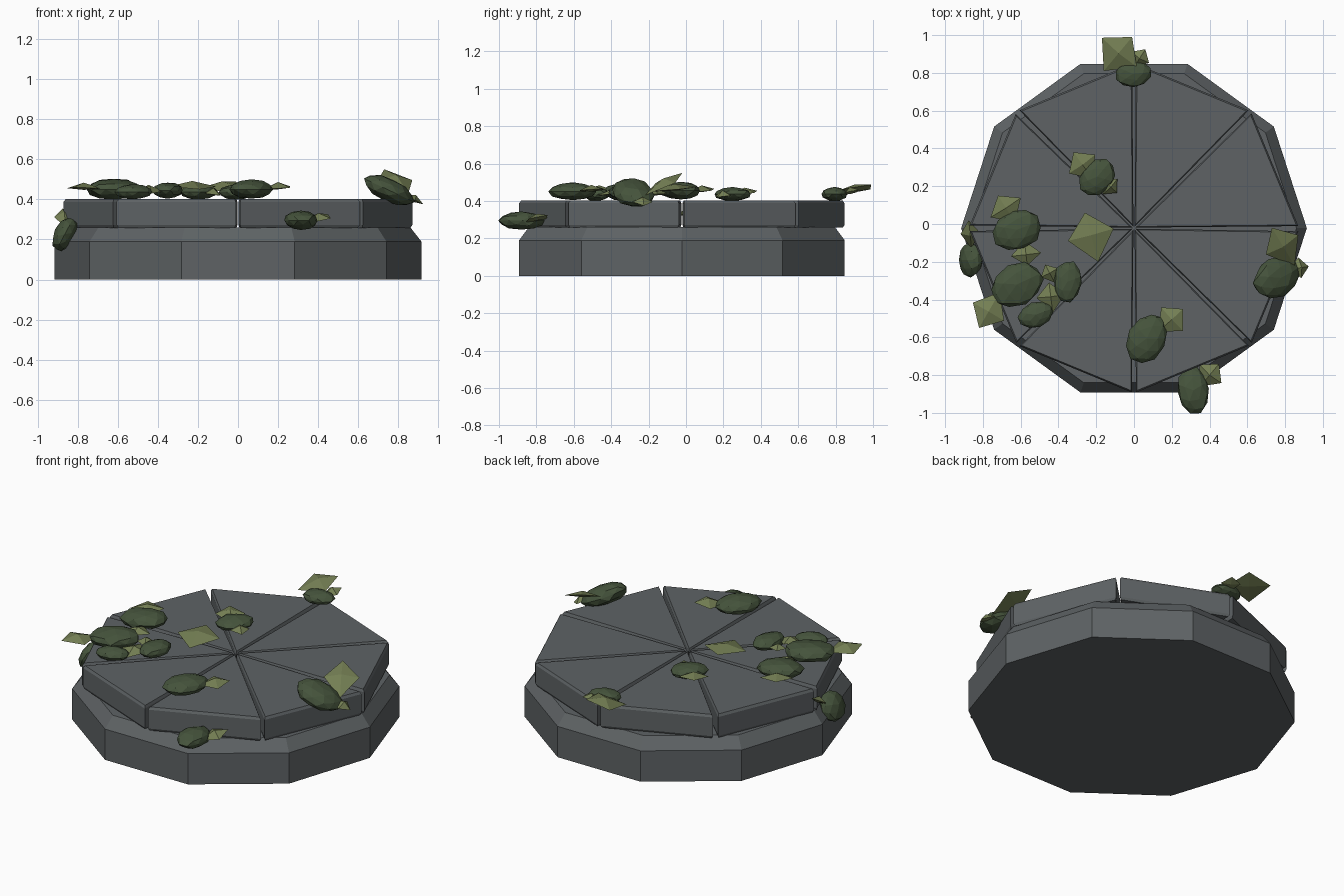
import bpy, bmesh, math, random
from mathutils import Matrix, Vector

if "Cube" in bpy.data.objects:
    bpy.data.objects.remove(bpy.data.objects["Cube"])

random.seed(4)
CY = -0.022  # the stone disc sits slightly toward the front


def material(name, rgb):
    m = bpy.data.materials.new(name)
    m.diffuse_color = (*rgb, 1)
    m.use_nodes = True
    m.node_tree.nodes["Principled BSDF"].inputs["Base Color"].default_value = m.diffuse_color
    return m


STONE = material("grey stone", (0.112, 0.124, 0.130))
DARK = material("dark green", (0.060, 0.088, 0.045))
LIGHT = material("leaf green", (0.175, 0.212, 0.088))


def finish(name, bm, mat):
    bmesh.ops.recalc_face_normals(bm, faces=bm.faces)
    me = bpy.data.meshes.new(name)
    bm.to_mesh(me)
    bm.free()
    me.materials.append(mat)
    ob = bpy.data.objects.new(name, me)
    bpy.context.collection.objects.link(ob)
    return ob


def stacked(name, outline, rings, mat):
    """Loft an outline through (height, scale) rings about its centroid."""
    c = sum(outline, Vector((0, 0))) / len(outline)
    bm = bmesh.new()
    loops = []
    for z, s in rings:
        pts = [c + (p - c) * s for p in outline]
        loops.append([bm.verts.new((p.x, p.y, z)) for p in pts])
    n = len(outline)
    for a, b in zip(loops, loops[1:]):
        for i in range(n):
            j = (i + 1) % n
            bm.faces.new((a[i], a[j], b[j], b[i]))
    bm.faces.new(loops[0])
    bm.faces.new(loops[-1])
    return finish(name, bm, mat)


def polar(r, deg):
    a = math.radians(deg)
    return Vector((r * math.cos(a), CY + r * math.sin(a)))


# Ten-sided plinth with a chamfered top
stacked("plinth", [polar(0.915, 36 * i) for i in range(10)],
        [(0, 1), (0.19, 1), (0.26, 0.94)], STONE)

# Eight wedge slabs separated by narrow tapering gaps
for i in range(8):
    a0 = 45 * i + random.uniform(0.6, 1.1)
    a1 = 45 * (i + 1) - random.uniform(0.6, 1.1)
    stacked(f"wedge_slab_{i + 1}",
            [polar(0.008, 45 * i + 22.5), polar(0.87, a0), polar(0.87, a1)],
            [(0.258, 0.975), (0.272, 1), (0.388, 1), (0.403, 0.97)], STONE)

# Lumpy moss clumps: centre, length, width, height, yaw, tilt
clumps = [
    (-0.005, 0.795, 0.437, 0.19, 0.14, 0.075, 5, 0),
    (-0.195, 0.25, 0.437, 0.22, 0.165, 0.075, 50, 0),
    (-0.62, -0.03, 0.455, 0.27, 0.21, 0.095, 20, 0),
    (-0.62, -0.32, 0.45, 0.29, 0.22, 0.10, 25, 0),
    (-0.352, -0.305, 0.445, 0.22, 0.15, 0.08, 85, 0),
    (-0.52, -0.48, 0.437, 0.19, 0.13, 0.075, 20, 0),
    (0.068, -0.605, 0.45, 0.27, 0.20, 0.095, 65, 0),
    (0.755, -0.285, 0.445, 0.275, 0.21, 0.115, 25, 25),
    (0.315, -0.88, 0.295, 0.25, 0.17, 0.095, 95, 0),
    (-0.865, -0.19, 0.225, 0.18, 0.18, 0.105, 0, -62),
]
for i, (x, y, z, l, w, h, yaw, tilt) in enumerate(clumps):
    bm = bmesh.new()
    bmesh.ops.create_icosphere(bm, subdivisions=2, radius=0.5)
    for v in bm.verts:
        v.co *= random.uniform(0.95, 1.06)
    m = (Matrix.Translation((x, y, z))
         @ Matrix.Rotation(math.radians(tilt), 4, 'Y')
         @ Matrix.Rotation(math.radians(yaw), 4, 'Z')
         @ Matrix.Diagonal((l, w, h, 1)))
    bm.transform(m)
    finish(f"moss_clump_{i + 1}", bm, DARK)

# Kite-shaped leaves with a raised middle: base point, tip point, width
leaves = [
    (-0.16, 0.81, 0.43, -0.01, 0.99, 0.488, 0.24),
    (0.00, 0.83, 0.43, 0.06, 0.925, 0.46, 0.11),
    (-0.22, 0.24, 0.43, -0.32, 0.38, 0.455, 0.17),
    (-0.17, 0.24, 0.44, -0.09, 0.165, 0.42, 0.11),
    (-0.63, 0.01, 0.445, -0.72, 0.15, 0.465, 0.19),
    (-0.58, -0.09, 0.44, -0.565, -0.22, 0.435, 0.16),
    (-0.71, -0.36, 0.45, -0.82, -0.55, 0.46, 0.19),
    (-0.42, -0.31, 0.44, -0.47, -0.215, 0.45, 0.10),
    (-0.43, -0.47, 0.43, -0.45, -0.31, 0.45, 0.15),
    (-0.19, -0.20, 0.45, -0.26, 0.06, 0.475, 0.25),
    (0.13, -0.57, 0.45, 0.26, -0.45, 0.465, 0.17),
    (0.85, -0.22, 0.43, 0.73, -0.02, 0.55, 0.20),
    (0.82, -0.24, 0.42, 0.925, -0.225, 0.375, 0.11),
    (0.35, -0.86, 0.28, 0.45, -0.74, 0.325, 0.15),
    (-0.86, -0.13, 0.26, -0.875, 0.02, 0.355, 0.10),
]
for i, d in enumerate(leaves):
    base, tip, w = Vector(d[:3]), Vector(d[3:6]), d[6]
    along = tip - base
    side = Vector((-along.y, along.x, 0)).normalized() * w / 2
    up = along.cross(side).normalized()
    mid = base + along * 0.55
    bm = bmesh.new()
    rim = [bm.verts.new(p) for p in (base, mid + side, tip, mid - side)]
    for apex in (mid + up * 0.028, mid - up * 0.008):
        top = bm.verts.new(apex)
        for k in range(4):
            bm.faces.new((rim[k], rim[(k + 1) % 4], top))
    finish(f"leaf_{i + 1}", bm, LIGHT)
